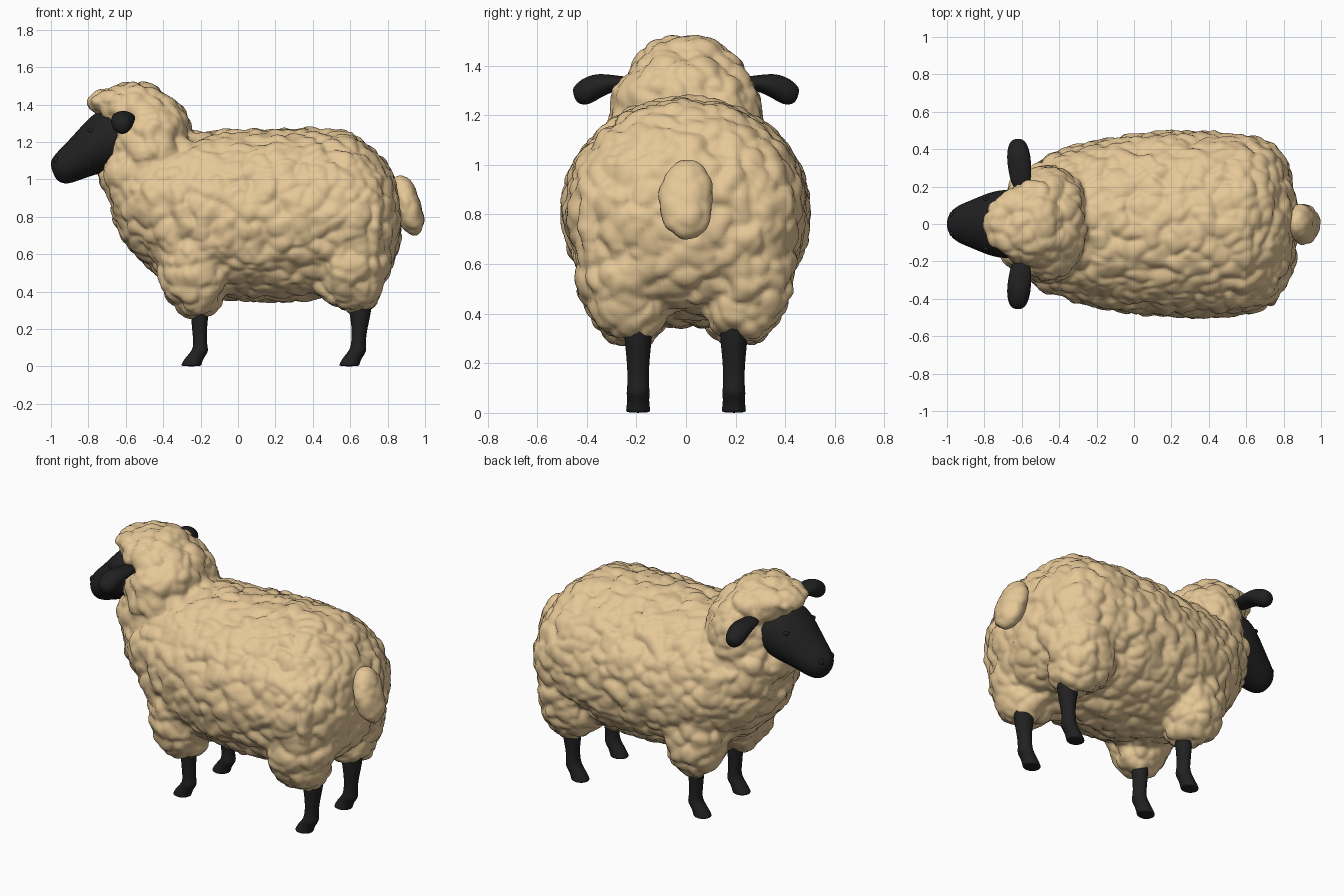
import bpy, bmesh, math
from mathutils import Matrix, Vector, noise

cube = bpy.data.objects.get("Cube")
if cube:
    bpy.data.objects.remove(cube, do_unlink=True)


def material(name, color, roughness):
    mat = bpy.data.materials.new(name)
    mat.use_nodes = True
    mat.diffuse_color = color
    bsdf = mat.node_tree.nodes["Principled BSDF"]
    bsdf.inputs["Base Color"].default_value = color
    bsdf.inputs["Roughness"].default_value = roughness
    return mat


WOOL = material("cream wool", (0.79, 0.575, 0.31, 1), 0.9)
DARK = material("black skin", (0.015, 0.015, 0.015, 1), 0.7)


def loft(bm, rings, sides=20, matrix=Matrix()):
    """Join elliptical rings; each is two opposite (x, z) points and a half width in y."""
    loops = []
    for xa, za, xb, zb, width in rings:
        a, b = Vector((xa, 0, za)), Vector((xb, 0, zb))
        mid, up, side = (a + b) / 2, (a - b) / 2, Vector((0, width, 0))
        angles = [math.tau * i / sides for i in range(sides)]
        loops.append([bm.verts.new(matrix @ (mid + up * math.cos(t) + side * math.sin(t)))
                      for t in angles])
    for low, high in zip(loops, loops[1:]):
        for i in range(sides):
            j = (i + 1) % sides
            bm.faces.new((low[i], low[j], high[j], high[i]))
    bm.faces.new(loops[0])
    bm.faces.new(loops[-1])


def ellipsoid(bm, centre, radii, tilt=0):
    matrix = (Matrix.Translation(centre) @ Matrix.Rotation(tilt, 4, 'Y')
              @ Matrix.Diagonal((*radii, 1)))
    bmesh.ops.create_icosphere(bm, subdivisions=4, radius=1, matrix=matrix)


def finish(name, bm, mat, subdivide=0):
    bmesh.ops.recalc_face_normals(bm, faces=bm.faces)
    mesh = bpy.data.meshes.new(name)
    bm.to_mesh(mesh)
    bm.free()
    mesh.materials.append(mat)
    mesh.shade_smooth()
    obj = bpy.data.objects.new(name, mesh)
    bpy.context.collection.objects.link(obj)
    if subdivide:
        mod = obj.modifiers.new("rounding", 'SUBSURF')
        mod.levels = mod.render_levels = subdivide
    return obj


def fleece(name, bm, lump, blend):
    """Fuse overlapping volumes into one skin, then push it out into curly lumps."""
    obj = finish(name, bm, WOOL)
    remesh = obj.modifiers.new("fuse", 'REMESH')
    remesh.mode = 'VOXEL'
    remesh.voxel_size = 0.015
    smooth = obj.modifiers.new("blend", 'SMOOTH')
    smooth.iterations = blend
    depsgraph = bpy.context.evaluated_depsgraph_get()
    mesh = bpy.data.meshes.new_from_object(obj.evaluated_get(depsgraph))
    obj.modifiers.clear()
    obj.data = mesh
    normals = [v.normal.copy() for v in mesh.vertices]
    for v, normal in zip(mesh.vertices, normals):
        p = v.co.copy()
        warped = p * 13 + noise.noise_vector(p * 10) * 0.5
        near = noise.voronoi(warped)[0][0]
        v.co = p + normal * (lump * (0.42 - near * near) + lump * 0.35 * noise.noise(p * 8))
    mesh.materials.clear()
    mesh.materials.append(WOOL)
    mesh.shade_smooth()


# Fleece of the body
bm = bmesh.new()
sections = [(-0.67, 1.08, 0.80, 0.18), (-0.60, 1.17, 0.67, 0.265), (-0.48, 1.22, 0.53, 0.355),
            (-0.34, 1.24, 0.43, 0.41), (-0.15, 1.25, 0.37, 0.455), (0.10, 1.26, 0.35, 0.488),
            (0.35, 1.27, 0.355, 0.495), (0.60, 1.25, 0.40, 0.475), (0.74, 1.15, 0.45, 0.43),
            (0.82, 1.03, 0.55, 0.33), (0.86, 0.91, 0.68, 0.17)]
loft(bm, [(x, top, x, base, w) for x, top, base, w in sections], sides=40)

# Woolly upper legs
for side in (-1, 1):
    ellipsoid(bm, (-0.235, side * 0.225, 0.55), (0.185, 0.185, 0.28))
    ellipsoid(bm, (-0.21, side * 0.21, 0.39), (0.125, 0.13, 0.12))
    ellipsoid(bm, (0.595, side * 0.235, 0.59), (0.215, 0.205, 0.29))
    ellipsoid(bm, (0.63, side * 0.22, 0.42), (0.135, 0.14, 0.13))

# Neck, crown and forelock
ellipsoid(bm, (-0.46, 0, 1.17), (0.225, 0.31, 0.30))
ellipsoid(bm, (-0.55, 0, 1.37), (0.20, 0.225, 0.145))
ellipsoid(bm, (-0.67, 0, 1.425), (0.13, 0.17, 0.058), -0.22)
ellipsoid(bm, (-0.57, 0, 1.03), (0.165, 0.27, 0.19))
fleece("body_fleece", bm, 0.036, 8)

# Tail
bm = bmesh.new()
ellipsoid(bm, (0.905, 0, 0.86), (0.07, 0.108, 0.165), -0.28)
ellipsoid(bm, (0.93, 0, 0.80), (0.06, 0.095, 0.095), -0.28)
fleece("tail", bm, 0.018, 2)

# Head
bm = bmesh.new()
loft(bm, [(-0.58, 1.37, -0.56, 1.08, 0.18), (-0.72, 1.39, -0.69, 1.04, 0.19),
          (-0.80, 1.33, -0.78, 1.02, 0.165), (-0.89, 1.225, -0.87, 0.985, 0.125),
          (-0.955, 1.16, -0.92, 0.973, 0.102), (-0.99, 1.12, -0.96, 0.985, 0.072),
          (-1.006, 1.085, -0.985, 1.02, 0.028)])
finish("head", bm, DARK, 2)

for label, side in (("left", -1), ("right", 1)):
    # Eye and nostril relief
    bm = bmesh.new()
    ellipsoid(bm, (-0.775, side * 0.132, 1.255), (0.032, 0.012, 0.016), 0.5)
    ellipsoid(bm, (-0.966, side * 0.05, 1.10), (0.02, 0.018, 0.025), -0.5)
    finish(label + "_eye_and_nostril", bm, DARK)

    # Ear
    bm = bmesh.new()
    place = (Matrix.Translation((-0.585, 0, 0)) @ Matrix.Diagonal((1, side, 1, 1))
             @ Matrix.Rotation(math.radians(95), 4, 'Z'))
    loft(bm, [(0.18, 1.35, 0.18, 1.30, 0.045), (0.28, 1.36, 0.27, 1.305, 0.062),
              (0.36, 1.372, 0.34, 1.275, 0.066), (0.42, 1.35, 0.39, 1.24, 0.058),
              (0.452, 1.32, 0.43, 1.242, 0.042), (0.46, 1.30, 0.448, 1.26, 0.02)], 16, place)
    finish(label + "_ear", bm, DARK, 2)

    # Legs: front and back outline at each height, then half width
    leg_shapes = {
        "front": [(0.45, -0.25, -0.13, 0.055), (0.30, -0.255, -0.155, 0.052),
                  (0.18, -0.245, -0.168, 0.043), (0.115, -0.237, -0.165, 0.043),
                  (0.08, -0.25, -0.155, 0.049), (0.05, -0.28, -0.18, 0.044),
                  (0.012, -0.305, -0.195, 0.05), (0.0, -0.305, -0.195, 0.05)],
        "rear": [(0.45, 0.57, 0.72, 0.065), (0.31, 0.59, 0.72, 0.058),
                 (0.20, 0.61, 0.69, 0.045), (0.115, 0.605, 0.682, 0.043),
                 (0.08, 0.59, 0.69, 0.049), (0.05, 0.562, 0.665, 0.044),
                 (0.012, 0.54, 0.65, 0.05), (0.0, 0.54, 0.65, 0.05)]}
    for end, shape in leg_shapes.items():
        bm = bmesh.new()
        loft(bm, [(front, z, back, z, w) for z, front, back, w in shape], 16,
             Matrix.Translation((0, side * 0.193, 0)))
        finish(f"{label}_{end}_leg", bm, DARK, 2)
